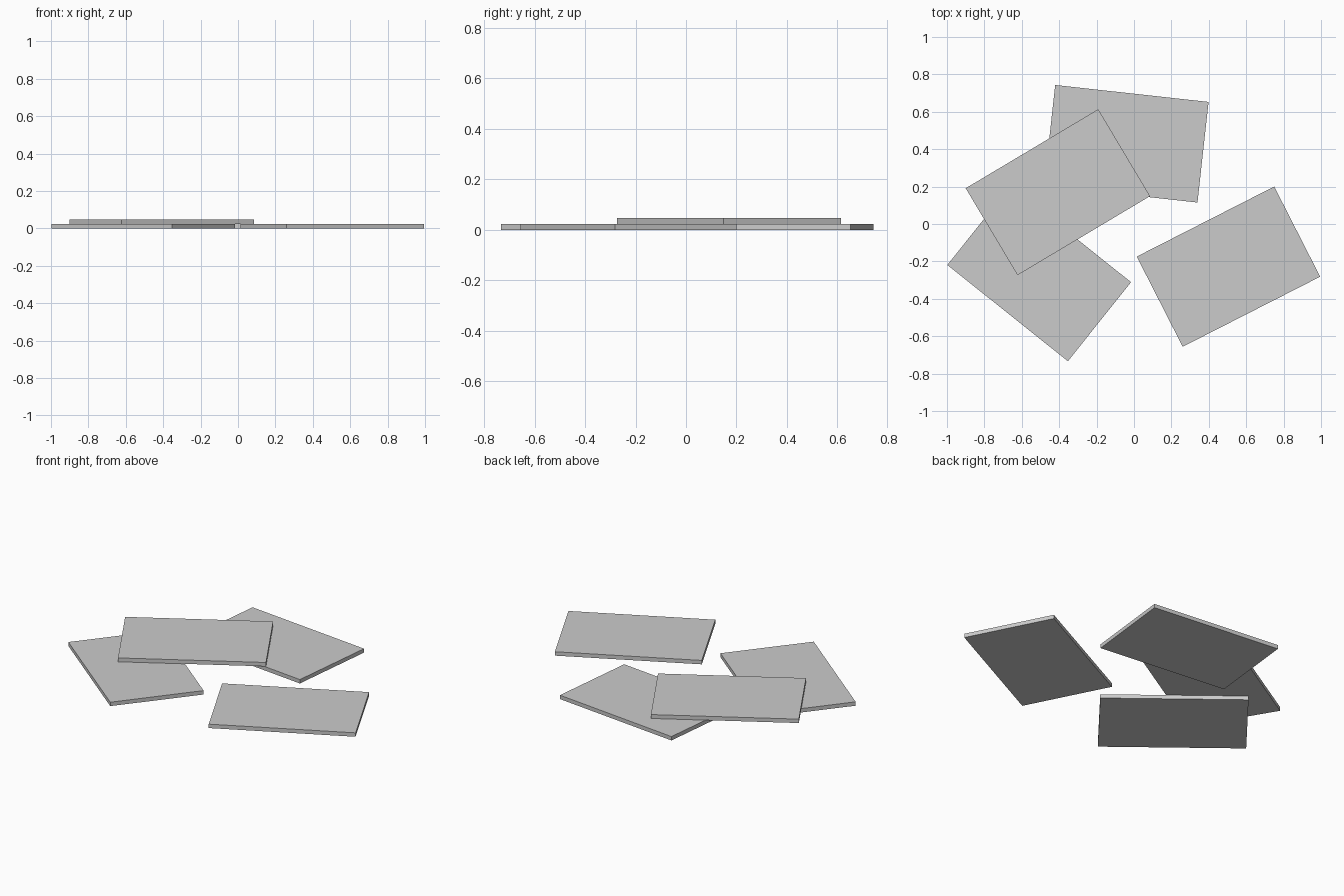
import bpy
from math import radians

default = bpy.data.objects.get("Cube")
if default:
    bpy.data.objects.remove(default, do_unlink=True)

LENGTH, WIDTH, THICK = 0.825, 0.541, 0.024

# Plain light grey
grey = bpy.data.materials.new("light_grey")
grey.use_nodes = True
grey.diffuse_color = (0.6, 0.6, 0.6, 1)
grey.node_tree.nodes["Principled BSDF"].inputs["Base Color"].default_value = grey.diffuse_color


def slab(name, x, y, turn, layer=0):
    """Flat rectangular slab resting on the given layer."""
    z = THICK * (layer + 0.5)
    bpy.ops.mesh.primitive_cube_add(size=1, location=(x, y, z),
                                    rotation=(0, 0, radians(turn)))
    ob = bpy.context.object
    ob.name = name
    ob.scale = (LENGTH, WIDTH, THICK)
    bpy.ops.object.transform_apply(location=False, rotation=False, scale=True)
    ob.data.materials.append(grey)


# Three slabs on the ground, one lying across two of them
slab("right_slab", -0.507, -0.265, -38.6)
slab("left_slab", 0.505, -0.228, 27.0)
slab("back_slab", -0.041, 0.429, -6.3)
slab("upper_slab", -0.407, 0.17, 30.8, layer=1)
